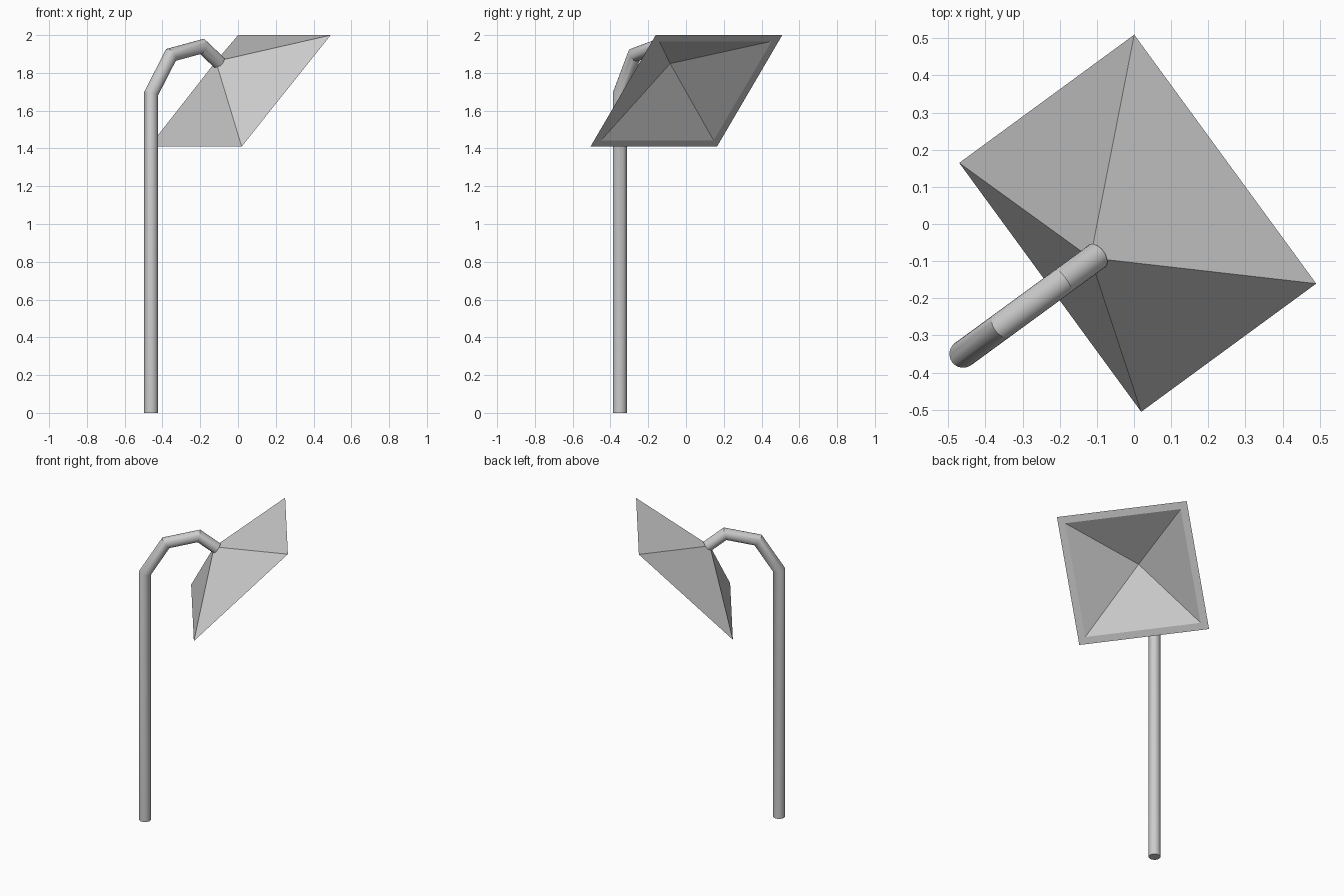
import bpy, bmesh
from math import cos, sin, pi
from mathutils import Vector

if "Cube" in bpy.data.objects:
    bpy.data.objects.remove(bpy.data.objects["Cube"])


def make_object(name, bm):
    bmesh.ops.recalc_face_normals(bm, faces=bm.faces)
    mesh = bpy.data.meshes.new(name)
    bm.to_mesh(mesh)
    bm.free()
    obj = bpy.data.objects.new(name, mesh)
    bpy.context.collection.objects.link(obj)
    return obj


def swept_tube(name, path, radius, side, segments=24):
    """Round tube along a planar path with mitred joints; side is the plane normal."""
    bm = bmesh.new()
    rings = []
    for i, p in enumerate(path):
        before = (p - path[i - 1]).normalized() if i > 0 else None
        after = (path[i + 1] - p).normalized() if i < len(path) - 1 else None
        before, after = before or after, after or before
        tangent = (before + after).normalized()
        across = side.cross(tangent) / tangent.dot(before)
        rings.append([bm.verts.new(p + radius * (cos(a) * side + sin(a) * across))
                      for a in (2 * pi * k / segments for k in range(segments))])
    for r0, r1 in zip(rings, rings[1:]):
        for k in range(segments):
            n = (k + 1) % segments
            bm.faces.new((r0[k], r0[n], r1[n], r1[k]))
    bm.faces.new(rings[0])
    bm.faces.new(rings[-1])
    return make_object(name, bm)


# Pole with a bent gooseneck arm: one (x, z) profile in a slanted vertical plane
profile = [(-0.46, 0), (-0.46, 1.69), (-0.355, 1.895), (-0.19, 1.94), (-0.10, 1.855)]
path = [Vector((x, -0.35 + 0.731 * (x + 0.46), z)) for x, z in profile]
side = Vector((-0.731, 1, 0)).normalized()
pole = swept_tube("pole_and_arm", path, 0.037, side)
bpy.context.view_layer.objects.active = pole
pole.select_set(True)
bpy.ops.object.shade_smooth_by_angle(angle=0.45)

# Lamp shade: tilted hollow square pyramid with a flat rim
center = Vector((0.01, 0.002, 1.705))
u = Vector((0.59, -0.807, 0)).normalized()
v = Vector((0.568, 0.416, 0.711)).normalized()
normal = u.cross(v).normalized()
if normal.z < 0:
    normal.negate()

bm = bmesh.new()
square = [(-1, -1), (1, -1), (1, 1), (-1, 1)]
loops = []
for half, height in ((0.415, 0.222), (0.369, 0.205)):
    corners = [bm.verts.new(center + half * (a * u + b * v)) for a, b in square]
    apex = bm.verts.new(center + height * normal)
    for k in range(4):
        bm.faces.new((corners[k], corners[(k + 1) % 4], apex))
    loops.append(corners)
for k in range(4):
    n = (k + 1) % 4
    bm.faces.new((loops[0][k], loops[0][n], loops[1][n], loops[1][k]))
make_object("lamp_shade", bm)
